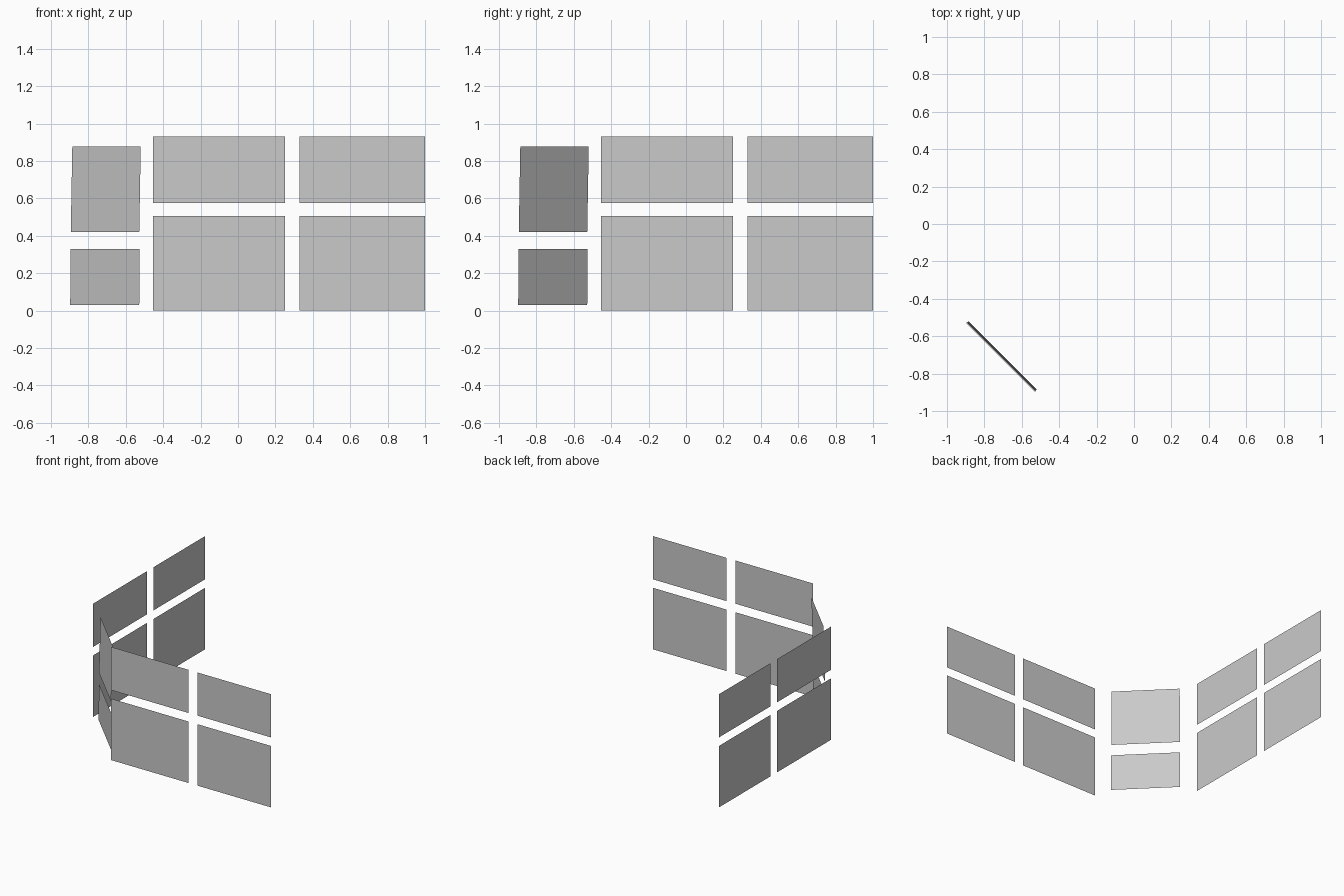
import bpy
import bmesh

if "Cube" in bpy.data.objects:
    bpy.data.objects.remove(bpy.data.objects["Cube"])

grey = bpy.data.materials.new("light_grey")
grey.diffuse_color = (0.59, 0.59, 0.59, 1)
grey.use_nodes = True
grey.node_tree.nodes["Principled BSDF"].inputs["Base Color"].default_value = grey.diffuse_color


def pane(name, bottom_a, bottom_b, z0, z1, lean=0.0):
    """Flat upright pane over a ground line; lean shifts the top edge inward."""
    (ax, ay), (bx, by) = bottom_a, bottom_b
    corners = [(ax, ay, z0), (bx, by, z0),
               (bx + lean, by + lean, z1), (ax + lean, ay + lean, z1)]
    bm = bmesh.new()
    bm.faces.new([bm.verts.new(c) for c in corners])
    mesh = bpy.data.meshes.new(name)
    bm.to_mesh(mesh)
    bm.free()
    mesh.materials.append(grey)
    bpy.context.collection.objects.link(bpy.data.objects.new(name, mesh))


# Two window walls at a right angle, each with two columns and two rows
columns = {"inner": (-0.455, 0.25), "outer": (0.33, 1.0)}
rows = {"lower": (0.0, 0.505), "upper": (0.575, 0.93)}
for col, (u0, u1) in columns.items():
    for row, (z0, z1) in rows.items():
        pane(f"front_{row}_{col}_pane", (u0, -1), (u1, -1), z0, z1)
        pane(f"side_{row}_{col}_pane", (-1, u1), (-1, u0), z0, z1)

# Diagonal corner panes, the upper one leaning slightly inward
pane("corner_lower_pane", (-0.897, -0.528), (-0.528, -0.897), 0.03, 0.33, 0.001)
pane("corner_upper_pane", (-0.894, -0.528), (-0.528, -0.894), 0.42, 0.877, 0.008)
